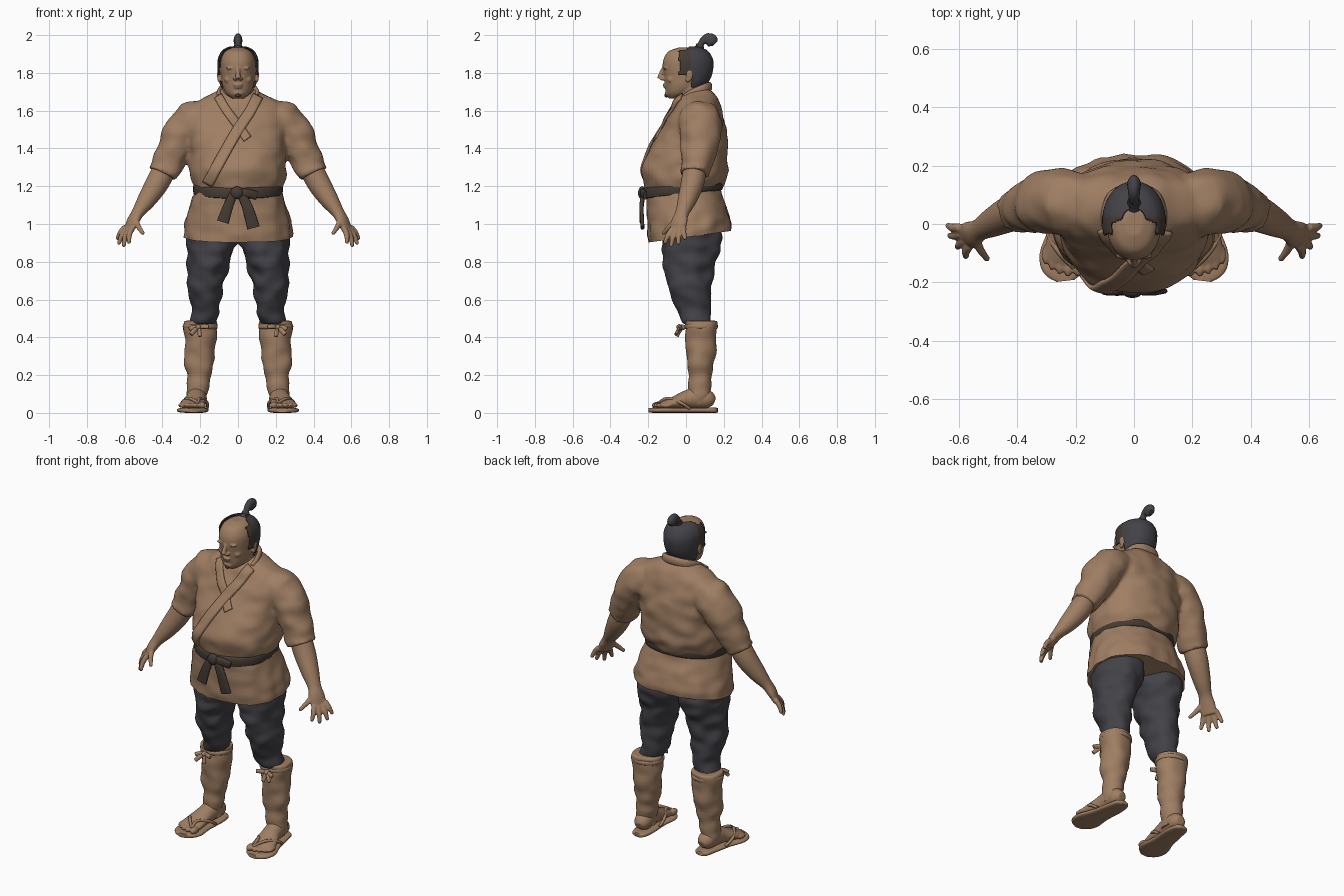
import bpy, bmesh, math
from mathutils import Vector, noise
from mathutils.bvhtree import BVHTree

cube = bpy.data.objects.get("Cube")
if cube:
    bpy.data.objects.remove(cube)


def material(name, rgb):
    m = bpy.data.materials.new(name)
    m.use_nodes = True
    m.diffuse_color = (*rgb, 1)
    bsdf = m.node_tree.nodes["Principled BSDF"]
    bsdf.inputs["Base Color"].default_value = (*rgb, 1)
    bsdf.inputs["Roughness"].default_value = 0.9
    return m


TAN = material("warm tan", (0.35, 0.21, 0.125))
SLATE = material("slate grey", (0.056, 0.054, 0.064))
UMBER = material("dark umber", (0.058, 0.043, 0.033))


def spline(pts, sub):
    """Catmull-Rom refinement of a list of number tuples."""
    out = []
    for i in range(len(pts) - 1):
        a, b, c, d = (pts[max(0, min(len(pts) - 1, i + k))] for k in (-1, 0, 1, 2))
        for s in range(sub):
            t = s / sub
            out.append([q + 0.5 * t * (r - p + t * (2 * p - 5 * q + 4 * r - w + t * (3 * (q - r) + w - p)))
                        for p, q, r, w in zip(a, b, c, d)])
    return out + [list(pts[-1])]


def loft(bm, pts, ref=None, seg=24, sub=4, power=2, rough=0, mirror=False):
    """Skin rings (x, y, z, half_a, half_b); horizontal rings unless ref is given."""
    st = spline(pts, sub)
    for side in ((1, -1) if mirror else (1,)):
        rings = []
        for i, s in enumerate(st):
            c = Vector(s[:3])
            n = Vector((0, 0, 1))
            if ref:
                n = (Vector(st[min(i + 1, len(st) - 1)][:3]) - Vector(st[max(i - 1, 0)][:3])).normalized()
            u = Vector(ref or (0, 1, 0))
            u = (u - n * u.dot(n)).normalized()
            v = n.cross(u)
            ring = []
            for k in range(seg):
                t = math.tau * k / seg
                ca, sa = math.cos(t), math.sin(t)
                d = v * math.copysign(abs(ca) ** (2 / power), ca) * s[3] + u * math.copysign(abs(sa) ** (2 / power), sa) * s[4]
                p = c + d
                if rough:
                    p += d.normalized() * rough * noise.noise(Vector((p.x * 11, p.y * 11, p.z * 17)))
                ring.append(bm.verts.new((p.x * side, p.y, p.z)))
            rings.append(ring)
        for r0, r1 in zip(rings, rings[1:]):
            for k in range(seg):
                bm.faces.new((r0[k], r0[(k + 1) % seg], r1[(k + 1) % seg], r1[k]))
        bm.faces.new(rings[0])
        bm.faces.new(rings[-1])


def ball(bm, loc, size, mirror=False):
    for side in ((1, -1) if mirror else (1,)):
        for v in bmesh.ops.create_uvsphere(bm, u_segments=16, v_segments=10, radius=1)["verts"]:
            v.co = Vector((loc[0] * side + v.co.x * size[0], loc[1] + v.co.y * size[1], loc[2] + v.co.z * size[2]))


def finish(name, bm, *mats, voxel=0, smooth=4, thick=0):
    bmesh.ops.recalc_face_normals(bm, faces=bm.faces)
    me = bpy.data.meshes.new(name)
    bm.to_mesh(me)
    bm.free()
    for m in mats:
        me.materials.append(m)
    ob = bpy.data.objects.new(name, me)
    bpy.context.collection.objects.link(ob)
    bpy.context.view_layer.objects.active = ob
    for o in bpy.context.selected_objects:
        o.select_set(False)
    ob.select_set(True)
    bpy.ops.object.shade_smooth_by_angle(angle=math.radians(50))
    if thick:
        mod = ob.modifiers.new("thickness", 'SOLIDIFY')
        mod.thickness, mod.offset = thick, 0
    if voxel:
        mod = ob.modifiers.new("fuse", 'REMESH')
        mod.mode, mod.voxel_size, mod.use_smooth_shade = 'VOXEL', voxel, True
        mod = ob.modifiers.new("soften", 'SMOOTH')
        mod.factor, mod.iterations = 0.5, smooth
    return ob


# Upper robe with sleeves
bm = bmesh.new()
loft(bm, [(0, .07, 1.715, .09, .06), (0, .065, 1.685, .15, .09), (0, .06, 1.645, .22, .115),
          (0, .05, 1.56, .27, .15), (0, .035, 1.48, .265, .178), (0, .015, 1.4, .25, .207),
          (0, -.005, 1.3, .256, .228), (0, -.01, 1.24, .252, .22), (0, -.015, 1.17, .224, .195)],
     seg=56, power=2.2, rough=.014)
loft(bm, [(.17, .07, 1.57, .08, .1), (.235, .075, 1.545, .105, .115), (.3, .075, 1.47, .105, .11),
          (.345, .065, 1.38, .09, .095), (.385, .05, 1.3, .082, .082), (.402, .045, 1.265, .08, .08)],
     ref=(0, 1, 0), seg=32, rough=.014, mirror=True)
robe = finish("robe_top", bm, TAN, voxel=.012, smooth=5)

# Robe skirt with vertical pleats and a hem that dips at the front
bm = bmesh.new()
loft(bm, [(0, -.015, 1.2, .224, .195), (0, -.008, 1.14, .242, .202), (0, .005, 1.06, .266, .212),
          (0, .017, .98, .284, .218), (0, .02, .93, .287, .216)], seg=72, power=2.3, rough=.01)
for v in bm.verts:
    low = max(0, min(1, (1.2 - v.co.z) / .27))
    ang = math.atan2(v.co.y, v.co.x)
    v.co.xy *= 1 + .016 * low * math.sin(13 * ang + 2 * math.sin(3 * ang))
    v.co.z += .14 * v.co.y * low
finish("robe_skirt", bm, TAN)

# Crossed lapels laid on the chest
bpy.context.view_layer.update()
tree = BVHTree.FromObject(robe, bpy.context.evaluated_depsgraph_get())


def lapel(name, path, width, lift):
    bm = bmesh.new()
    pts = [Vector((x, 0, z)) for x, z in spline(path, 8)]
    rows = []
    for i, p in enumerate(pts):
        t = (pts[min(i + 1, len(pts) - 1)] - pts[max(i - 1, 0)]).normalized()
        side = Vector((t.z, 0, -t.x))
        row = []
        for k in range(5):
            q = p + side * width * (k / 4 - .5)
            hit = tree.ray_cast(Vector((q.x, -1, q.z)), Vector((0, 1, 0)))[0]
            row.append(bm.verts.new((q.x, (hit.y if hit else .03) - lift, q.z)))
        rows.append(row)
    for a, b in zip(rows, rows[1:]):
        for k in range(4):
            bm.faces.new((a[k], a[k + 1], b[k + 1], b[k]))
    finish(name, bm, TAN, thick=.014)


lapel("under_lapel", [(-.105, 1.675), (-.06, 1.6), (0, 1.52), (.05, 1.45)], .045, .003)
lapel("over_lapel", [(.105, 1.675), (.06, 1.59), (0, 1.5), (-.08, 1.36), (-.16, 1.21)], .055, .009)

# Standing collar round the back of the neck
bm = bmesh.new()
half = [(.1, -.0, 1.665), (.1, .04, 1.69), (.08, .095, 1.715), (.04, .12, 1.725)]
path = half + [(0, .125, 1.727)] + [(-x, y, z) for x, y, z in reversed(half)]
loft(bm, [(*p, .014, .026) for p in path], ref=(0, 0, 1), seg=16)
finish("collar", bm, TAN)

# Belt, knot and hanging tails
bm = bmesh.new()
loft(bm, [(0, -.015, z, .235 + e, .208 + e) for z, e in
          ((1.158, -.012), (1.162, 0), (1.185, .003), (1.212, 0), (1.216, -.012))], seg=56, sub=2, power=2.2)
for v in bm.verts:
    v.co.z += .11 * v.co.y
finish("belt", bm, UMBER)
bm = bmesh.new()
ball(bm, (-.005, -.232, 1.165), (.035, .022, .034))
loft(bm, [(-.02, -.225, 1.17, .02, .014), (-.05, -.235, 1.1, .026, .011), (-.08, -.235, 1.01, .032, .01)],
     ref=(0, 1, 0), seg=16, power=3)
loft(bm, [(.01, -.225, 1.17, .02, .014), (.05, -.235, 1.09, .028, .011), (.082, -.23, .98, .034, .01)],
     ref=(0, 1, 0), seg=16, power=3)
loft(bm, [(-.03, -.225, 1.165, .016, .012), (.04, -.228, 1.165, .022, .016), (.1, -.215, 1.15, .022, .01)],
     ref=(0, 1, 0), seg=16, power=3)
finish("belt_knot", bm, UMBER)

# Forearms and hands
bm = bmesh.new()
out = (-.5, -.85, 0)
loft(bm, [(.375, .05, 1.32, .06, .062), (.425, .035, 1.22, .062, .062), (.485, .005, 1.125, .049, .05),
          (.53, -.02, 1.06, .032, .038), (.556, -.035, 1.015, .027, .047), (.58, -.045, .962, .017, .045)],
     ref=out, mirror=True)
fingers = [((.598, -.012, .985), (.637, -.006, .925)), ((.592, -.034, .972), (.63, -.04, .9)),
           ((.58, -.056, .967), (.605, -.078, .888)), ((.565, -.075, .972), (.577, -.11, .905)),
           ((.54, -.05, 1.02), (.505, -.118, .953))]
for a, b in fingers:
    mid = [(p + q) / 2 + o for p, q, o in zip(a, b, (.005, -.003, 0))]
    loft(bm, [(*a, .015, .015), (*mid, .0145, .0145), (*b, .011, .011)], ref=(1, .1, 0), seg=10, mirror=True)
    ball(bm, b, (.0115, .0115, .0115), True)
finish("arms_and_hands", bm, TAN, voxel=.0055, smooth=4)

# Trousers
bm = bmesh.new()
loft(bm, [(.14, .03, .99, .135, .16), (.14, .03, .9, .136, .162), (.155, .015, .8, .112, .138), (.168, .02, .7, .098, .121),
          (.17, .03, .6, .081, .107), (.178, .048, .52, .072, .085), (.185, .055, .47, .066, .07)],
     seg=40, sub=7, rough=.02, mirror=True)
finish("trousers", bm, SLATE, voxel=.011, smooth=3)

# Gaiters with a tie band
bm = bmesh.new()
loft(bm, [(.2, .08, .488, .07, .07), (.2, .08, .482, .087, .083), (.2, .08, .44, .088, .083), (.2, .081, .35, .081, .08),
          (.205, .075, .25, .076, .07), (.213, .073, .16, .057, .057), (.216, .07, .1, .054, .062),
          (.216, .065, .05, .05, .06)], seg=32, sub=5, rough=.012, mirror=True)
finish("gaiters", bm, TAN)
bm = bmesh.new()
loft(bm, [(.2, .08, z, .086 + e, .082 + e) for z, e in ((.445, 0), (.45, .006), (.465, .006), (.47, 0))],
     seg=32, sub=2, mirror=True)
ball(bm, (.21, -.02, .453), (.017, .02, .015), True)
for tip in ((.26, -.04, .445), (.155, -.045, .455), (.25, -.055, .415), (.2, -.045, .405)):
    mid = [(p + q) / 2 for p, q in zip(tip, (.21, -.025, .46))]
    loft(bm, [(.21, -.02, .453, .006, .008), (*mid, .008, .013), (*tip, .007, .011)], ref=(0, .3, 1), seg=10, mirror=True)
finish("gaiter_ties", bm, TAN)

# Feet with separate toes
bm = bmesh.new()
loft(bm, [(.21, .15, .06, .025, .022), (.213, .12, .07, .047, .048), (.218, .06, .08, .052, .058),
          (.224, 0, .07, .054, .048), (.235, -.06, .054, .065, .034), (.243, -.12, .04, .068, .022),
          (.245, -.14, .036, .06, .014)], ref=(0, 0, 1), mirror=True)
for x, y, r in ((.19, -.168, .02), (.226, -.168, .015), (.255, -.16, .014), (.281, -.146, .013), (.304, -.125, .012)):
    ball(bm, (x, y + .02, .04), (r, .034, r), True)
finish("feet", bm, TAN, voxel=.0065, smooth=2)

# Sandals and straps
bm = bmesh.new()
loft(bm, [(.212, .168, .014, .02, .012), (.212, .15, .014, .043, .014), (.215, .08, .014, .056, .014),
          (.228, -.02, .014, .064, .014), (.24, -.11, .014, .084, .014), (.238, -.165, .014, .07, .014),
          (.235, -.195, .014, .03, .012)], ref=(0, 0, 1), power=3, mirror=True)
finish("sandals", bm, TAN)
bm = bmesh.new()
for x, s in ((.165, -1), (.295, 1)):
    loft(bm, [(.208, -.15, .05, .007, .007), (.23 + s * .025, -.1, .076, .009, .009), (x, -.03, .055, .009, .009),
              (.222 + s * .058, .02, .022, .008, .008)], ref=(0, .3, 1), seg=10, mirror=True)
finish("sandal_straps", bm, TAN)

# Head, neck and face
skull = [(0, -.055, 1.665, .03, .035), (0, -.037, 1.69, .062, .066), (0, -.012, 1.73, .082, .098),
         (0, 0, 1.78, .089, .117), (0, .002, 1.84, .093, .126), (0, .002, 1.88, .088, .118),
         (0, .001, 1.915, .067, .092), (0, 0, 1.934, .03, .04)]
bm = bmesh.new()
loft(bm, skull, seg=40, power=2.15)
loft(bm, [(0, .045, 1.56, .1, .1), (0, .04, 1.66, .085, .082), (0, .035, 1.78, .08, .08)], seg=32)
loft(bm, [(0, -.117, 1.83, .009, .01), (0, -.134, 1.79, .013, .012), (0, -.138, 1.77, .018, .016)],
     ref=(0, 1, 0), seg=12)
ball(bm, (.015, -.125, 1.768), (.011, .013, .009), True)
ball(bm, (.037, -.109, 1.825), (.028, .012, .008), True)
ball(bm, (.036, -.102, 1.803), (.015, .01, .008), True)
ball(bm, (.05, -.075, 1.765), (.024, .026, .022), True)
ball(bm, (0, -.113, 1.737), (.027, .012, .006))
ball(bm, (0, -.108, 1.724), (.023, .012, .006))
ball(bm, (0, -.09, 1.692), (.03, .022, .02))
ball(bm, (.1, .018, 1.79), (.011, .02, .034), True)
ball(bm, (.1, .01, 1.763), (.009, .012, .014), True)
finish("head", bm, TAN, voxel=.005, smooth=3)
bm = bmesh.new()
ball(bm, (0, -.103, 1.682), (.014, .012, .012))
finish("chin_beard", bm, UMBER)

# Hair shell: shaved crown, sideburns, full back
bm = bmesh.new()
loft(bm, [(x, y + .004, z + .003, a + .012, b + .01) for x, y, z, a, b in skull], seg=96, sub=10, power=2.1)
bald = []
for f in bm.faces:
    c = f.calc_center_median()
    hairline = -.035 if abs(c.x) > .077 else .02 + .015 * math.cos(c.x * 40)
    nape = 1.79 if c.y < .03 else 1.725
    if c.y < hairline or c.z < nape:
        bald.append(f)
    f.material_index = int(c.y < .025)
bmesh.ops.delete(bm, geom=bald, context='FACES')
finish("hair", bm, SLATE, UMBER, thick=.008)

# Topknot
bm = bmesh.new()
loft(bm, [(0, .06, 1.915, .03, .03), (0, .075, 1.945, .017, .017), (0, .09, 1.968, .02, .018),
          (0, .115, 1.977, .033, .021), (0, .14, 1.968, .034, .023), (0, .155, 1.955, .018, .014)],
     ref=(1, 0, 0), seg=20)
finish("topknot", bm, SLATE)
bm = bmesh.new()
loft(bm, [(0, .07, 1.933, .02, .02), (0, .074, 1.94, .023, .023), (0, .079, 1.948, .02, .02)], ref=(1, 0, 0), seg=20)
finish("topknot_cord", bm, UMBER)
